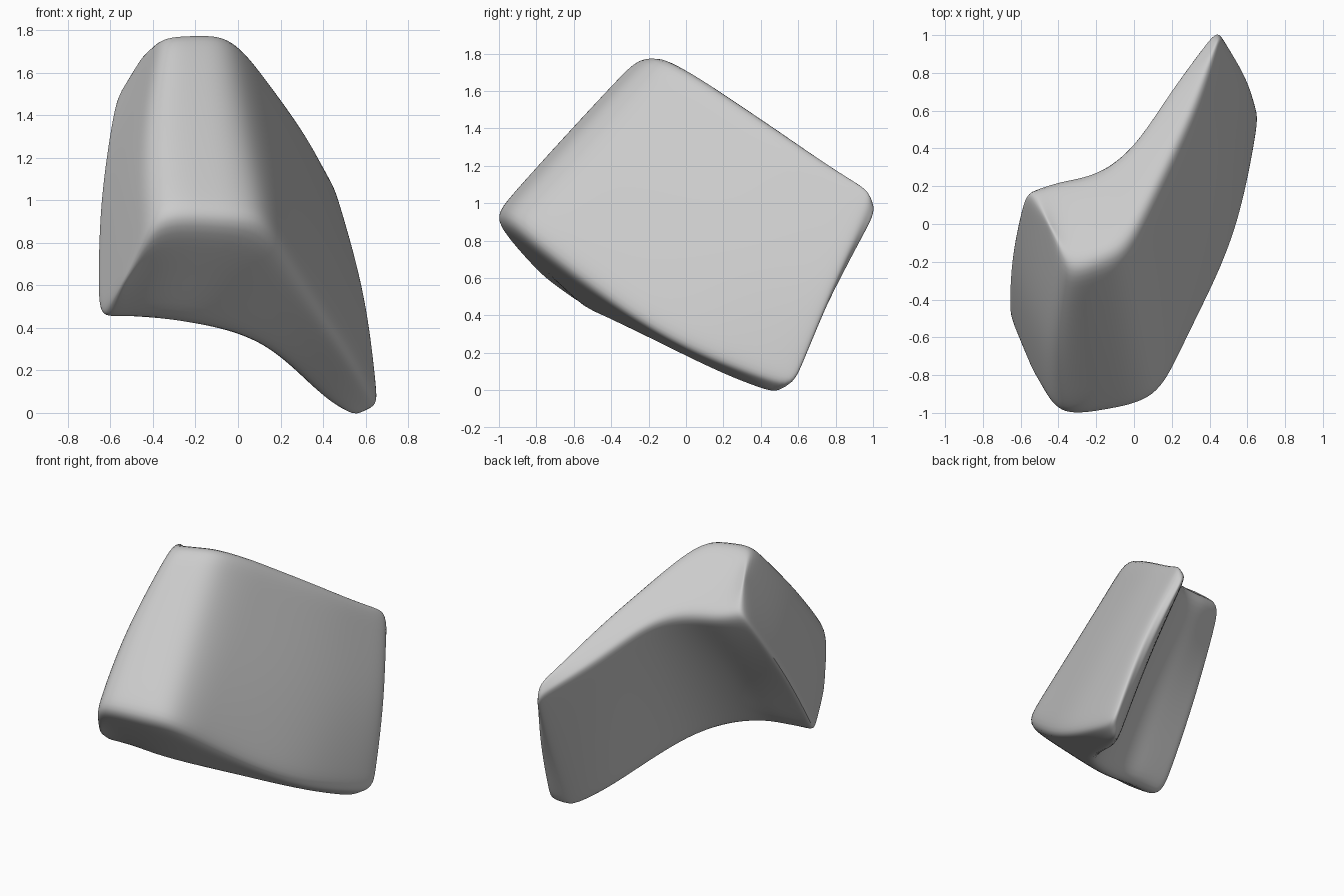
import bpy
import bmesh
from mathutils import Vector

cube = bpy.data.objects.get("Cube")
if cube:
    bpy.data.objects.remove(cube, do_unlink=True)

# One flat stone colour
stone = bpy.data.materials.new("stone_grey")
stone.use_nodes = True
colour = (0.6, 0.6, 0.6, 1)
stone.diffuse_color = colour
stone.node_tree.nodes["Principled BSDF"].inputs["Base Color"].default_value = colour

# Arched end sections: outer side, then hollow side, from narrow wing to broad tip
lower_outer = [(-.54, -.75, .65), (-.36, -.99, .89), (.09, -.9, .87),
               (.34, -.47, .55), (.54, 0, .26), (.65, .55, .07)]
lower_inner = [(-.64, -.5, .48), (-.42, -.5, .45), (-.2, -.47, .42),
               (.12, -.24, .32), (.38, .23, .1), (.55, .5, .02)]
upper_outer = [(-.46, -.03, 1.64), (-.33, -.22, 1.76), (-.03, -.09, 1.74),
               (.25, .43, 1.4), (.38, .74, 1.19), (.46, .96, 1.03)]
upper_inner = [(-.56, .15, 1.48), (-.39, .22, 1.46), (-.2, .27, 1.43),
               (0, .42, 1.35), (.2, .7, 1.16), (.43, .99, .95)]

bm = bmesh.new()
crease = bm.edges.layers.float.new("crease_edge")


def ring(t):
    """Vertices of one section, blended from the lower end to the upper end."""
    rows = []
    for low, high in ((lower_outer, upper_outer), (lower_inner, upper_inner)):
        rows.append([bm.verts.new(Vector(a).lerp(Vector(b), t)) for a, b in zip(low, high)])
    return rows[0] + rows[1][::-1]


rings = [ring(t) for t in (0, .5, 1)]
count = len(rings[0])
wing, tip = count - 1, count // 2

# The long sides swell a little at the waist
swells = {wing: (-.04, 0), 0: (-.04, -.03), 1: (-.03, -.055), 2: (.01, -.045),
          3: (.03, -.02), 4: (.035, 0), tip - 1: (.035, 0), tip: (.02, 0)}
for i, (x, y) in swells.items():
    rings[1][i].co += Vector((x, y, 0))

# Side walls
for a, b in zip(rings, rings[1:]):
    for i in range(count):
        j = (i + 1) % count
        bm.faces.new((a[i], a[j], b[j], b[i]))

# End caps as strips of quads
for r in (rings[0], rings[-1]):
    for i in range(tip - 1):
        bm.faces.new((r[i], r[i + 1], r[count - 2 - i], r[count - 1 - i]))

# Worn rims, and softer or harder corners along the length
for r in (rings[0], rings[-1]):
    for i in range(count):
        bm.edges.get((r[i], r[(i + 1) % count]))[crease] = .42
for a, b in zip(rings, rings[1:]):
    for i, value in {1: .3, 2: .32, tip - 1: .34, tip: .34, wing: .5}.items():
        bm.edges.get((a[i], b[i]))[crease] = value

bmesh.ops.recalc_face_normals(bm, faces=bm.faces[:])
mesh = bpy.data.meshes.new("curved_stone")
bm.to_mesh(mesh)
bm.free()
block = bpy.data.objects.new("curved_stone", mesh)
bpy.context.collection.objects.link(block)
mesh.materials.append(stone)

# Round the block
sub = block.modifiers.new("rounding", "SUBSURF")
sub.levels = sub.render_levels = 4
bpy.context.view_layer.objects.active = block
block.select_set(True)

# Ease the cage outwards so that the rounded skin passes through the section points
points = [v.co.copy() for v in mesh.vertices]
for step in range(4):
    skin = block.evaluated_get(bpy.context.evaluated_depsgraph_get()).data
    shifts = [p - skin.vertices[i].co for i, p in enumerate(points)]
    for v, shift in zip(mesh.vertices, shifts):
        v.co += shift
    mesh.update()
    bpy.context.view_layer.update()

bpy.ops.object.modifier_apply(modifier=sub.name)
bpy.ops.object.shade_smooth_by_angle(angle=.7)
